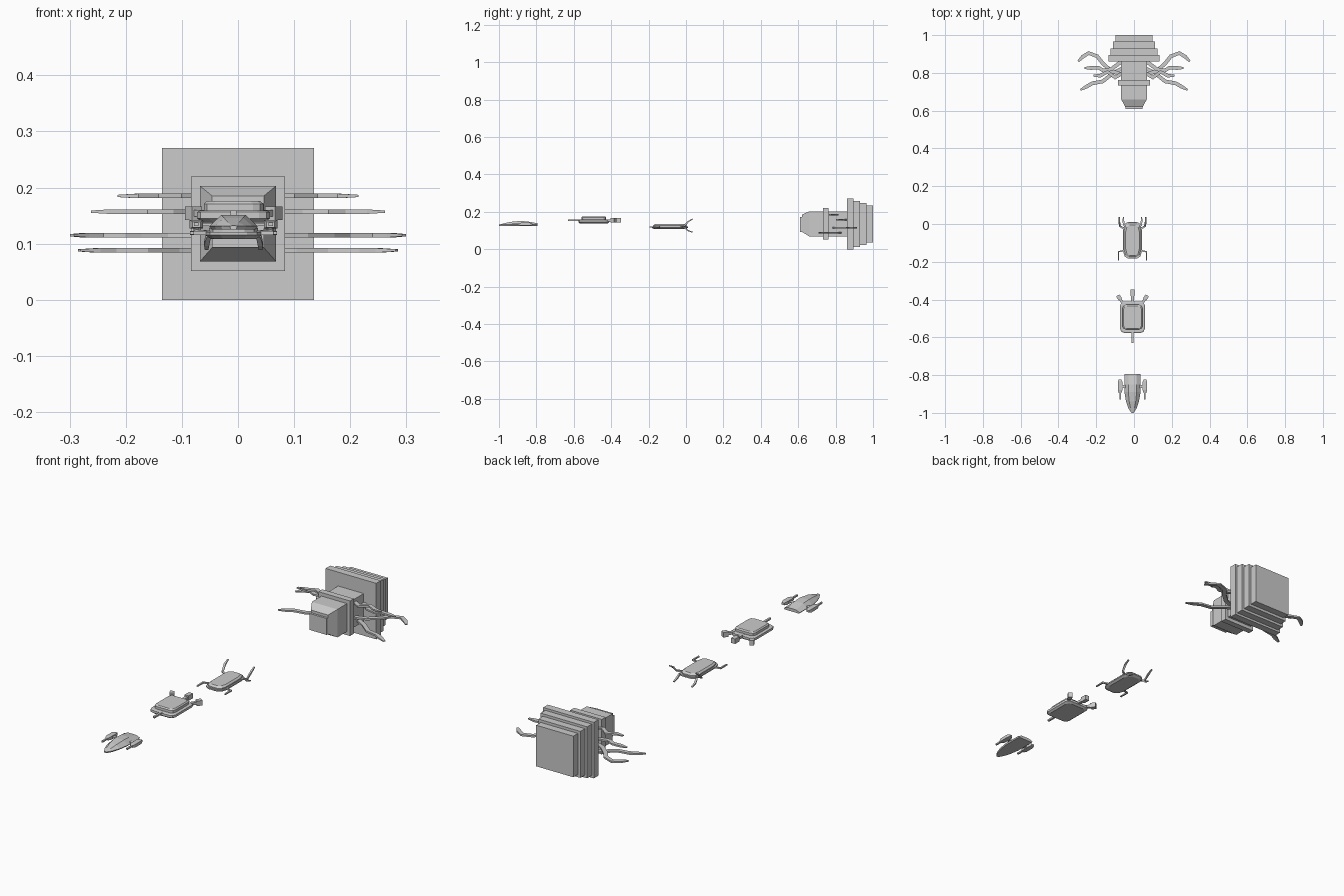
import bpy, bmesh
from mathutils import Vector

if "Cube" in bpy.data.objects:
    bpy.data.objects.remove(bpy.data.objects["Cube"])

CX = -0.008  # the small craft sit slightly left of centre


def loft(name, rings):
    """Skin a list of equally sized point rings and cap both ends."""
    bm = bmesh.new()
    vr = [[bm.verts.new(p) for p in r] for r in rings]
    n = len(vr[0])
    for a, b in zip(vr, vr[1:]):
        for i in range(n):
            j = (i + 1) % n
            bm.faces.new((a[i], a[j], b[j], b[i]))
    bm.faces.new(vr[0])
    bm.faces.new(vr[-1])
    bmesh.ops.recalc_face_normals(bm, faces=bm.faces)
    me = bpy.data.meshes.new(name)
    bm.to_mesh(me)
    bm.free()
    ob = bpy.data.objects.new(name, me)
    bpy.context.collection.objects.link(ob)
    return ob


def rect_y(y, hx, z0, z1, cx=0.0):
    return [(cx - hx, y, z0), (cx + hx, y, z0), (cx + hx, y, z1), (cx - hx, y, z1)]


def box(name, x0, x1, y0, y1, z0, z1):
    c, h = (x0 + x1) / 2, (x1 - x0) / 2
    return loft(name, [rect_y(y0, h, z0, z1, c), rect_y(y1, h, z0, z1, c)])


def limb(name, pts, w, h, tip=0.5):
    """Rectangular bar following a path, tapering in the last segment."""
    pts = [Vector(p) for p in pts]
    rings = []
    for i, p in enumerate(pts):
        d = (pts[min(i + 1, len(pts) - 1)] - pts[max(i - 1, 0)]).normalized()
        side = d.cross(Vector((0, 0, 1))).normalized()
        up = side.cross(d)
        s = tip if i == len(pts) - 1 else 1
        rings.append([p + side * a * w * s / 2 + up * b * h * s / 2
                      for a, b in ((-1, -1), (1, -1), (1, 1), (-1, 1))])
    return loft(name, rings)


def slab(name, layers, cy):
    """Stack of chamfered outlines: (half x, half y, corner x, corner y, z)."""
    rings = []
    for hx, hy, kx, ky, z in layers:
        q = [(hx, hy - ky), (hx - kx * .3, hy - ky * .3), (hx - kx, hy)]
        q += [(-x, y) for x, y in reversed(q)]
        q += [(-x, -y) for x, y in q]
        rings.append([(CX + x, cy + y, z) for x, y in q])
    return loft(name, rings)


# Large ship: hull with tapered bow, collar and stacked stern plates
ZC = 0.135
loft("mothership_hull", [rect_y(0.62, 0.046, 0.093, 0.185), rect_y(0.66, 0.068, 0.068, 0.203),
                         rect_y(0.87, 0.068, 0.068, 0.203)])
box("mothership_bow", -0.046, 0.046, 0.61, 0.63, 0.093, 0.172)
box("mothership_collar", -0.084, 0.084, 0.733, 0.762, 0.051, 0.22)
for i, h in enumerate((0.135, 0.124, 0.112, 0.099)):
    y = 0.86 + i * 0.035
    box(f"stern_plate_{i + 1}", -h, h, y, y + 0.035, ZC - h, ZC + h)

# Large ship: four flat tentacles per side
tentacles = [
    (0.115, [(.06, .79), (.12, .81), (.165, .85), (.195, .888), (.24, .905), (.272, .885), (.296, .86)]),
    (0.088, [(.06, .825), (.11, .80), (.165, .755), (.22, .745), (.25, .728), (.283, .71)]),
    (0.157, [(.06, .865), (.12, .82), (.16, .812), (.19, .828), (.23, .826), (.262, .826)]),
    (0.185, [(.06, .80), (.10, .775), (.14, .805), (.18, .785), (.215, .785)]),
]
for sx, side in ((-1, "left"), (1, "right")):
    for i, (z, path) in enumerate(tentacles):
        limb(f"tentacle_{side}_{i + 1}", [(sx * x, y, z) for x, y in path], 0.02, 0.008)

# Pointed craft: faceted hull
rings = []
for y, w, t, top in ((-1.0, .006, .003, .132), (-.975, .022, .010, .138), (-.94, .034, .017, .146),
                     (-.89, .043, .022, .151), (-.85, .043, .022, .149), (-.795, .042, .022, .139)):
    rings.append([(CX + a, y, z) for a, z in ((-w * .9, .125), (w * .9, .125), (w, .131),
                                              (t, top), (-t, top), (-w, .131))])
loft("dart_hull", rings)

# Pointed craft: side pods with struts and barrels
for s, side in ((-1, "left"), (1, "right")):
    c = CX + s * 0.066
    loft(f"dart_pod_{side}", [rect_y(-.895, .007, .129, .139, c), rect_y(-.88, .012, .127, .142, c),
                              rect_y(-.835, .012, .127, .142, c), rect_y(-.822, .007, .129, .139, c)])
    box(f"dart_barrel_{side}", c - .004, c + .004, -.93, -.89, .131, .138)
    limb(f"dart_strut_{side}", [(CX + s * .035, -.86, .134), (c, -.86, .134)], .016, .006, 1)

# Square craft: bevelled base and inset deck
slab("square_base", [(.056, .074, .02, .02, .138), (.065, .083, .02, .02, .145),
                     (.065, .083, .02, .02, .156), (.06, .078, .02, .02, .159)], -0.493)
slab("square_deck", [(.053, .066, .018, .018, .158), (.053, .066, .018, .018, .171),
                     (.048, .060, .018, .018, .176)], -0.493)
box("square_front_rod", CX - .005, CX + .005, -.63, -.56, .151, .159)

# Square craft: three rear arms with end blocks
for dx, y1, x0, name in ((-.078, -.378, -.045, "left"), (0, -.348, 0, "middle"), (.078, -.378, .045, "right")):
    a = Vector((CX + x0, -.43, .154))
    b = Vector((CX + dx, y1, .154))
    m = a.lerp(b, 0.6)
    limb(f"square_arm_{name}", [a, m], .014, .012, 1)
    limb(f"square_arm_block_{name}", [m, b], .021, .024, 1)

# Long craft: layered oval hull
slab("oval_hull", [(.040, .085, .022, .035, .108), (.050, .097, .026, .04, .115),
                   (.050, .097, .026, .04, .121)], -0.086)
slab("oval_deck", [(.044, .09, .024, .038, .120), (.044, .09, .024, .038, .127),
                   (.036, .08, .02, .034, .134)], -0.086)

# Long craft: front claws, upper and lower rear arms on each side
claws = {
    "front_claw": [(.04, -.14, .119), (.074, -.147, .119), (.074, -.194, .119)],
    "rear_upper_arm": [(.035, -.03, .119), (.066, -.012, .122), (.07, .012, .148), (.07, .036, .162)],
    "rear_lower_arm": [(.03, -.02, .119), (.045, -.005, .114), (.048, .012, .099), (.048, .036, .091)],
}
for s, side in ((-1, "left"), (1, "right")):
    for name, path in claws.items():
        limb(f"{name}_{side}", [(CX + s * x, y, z) for x, y, z in path], .009, .007, .7)
